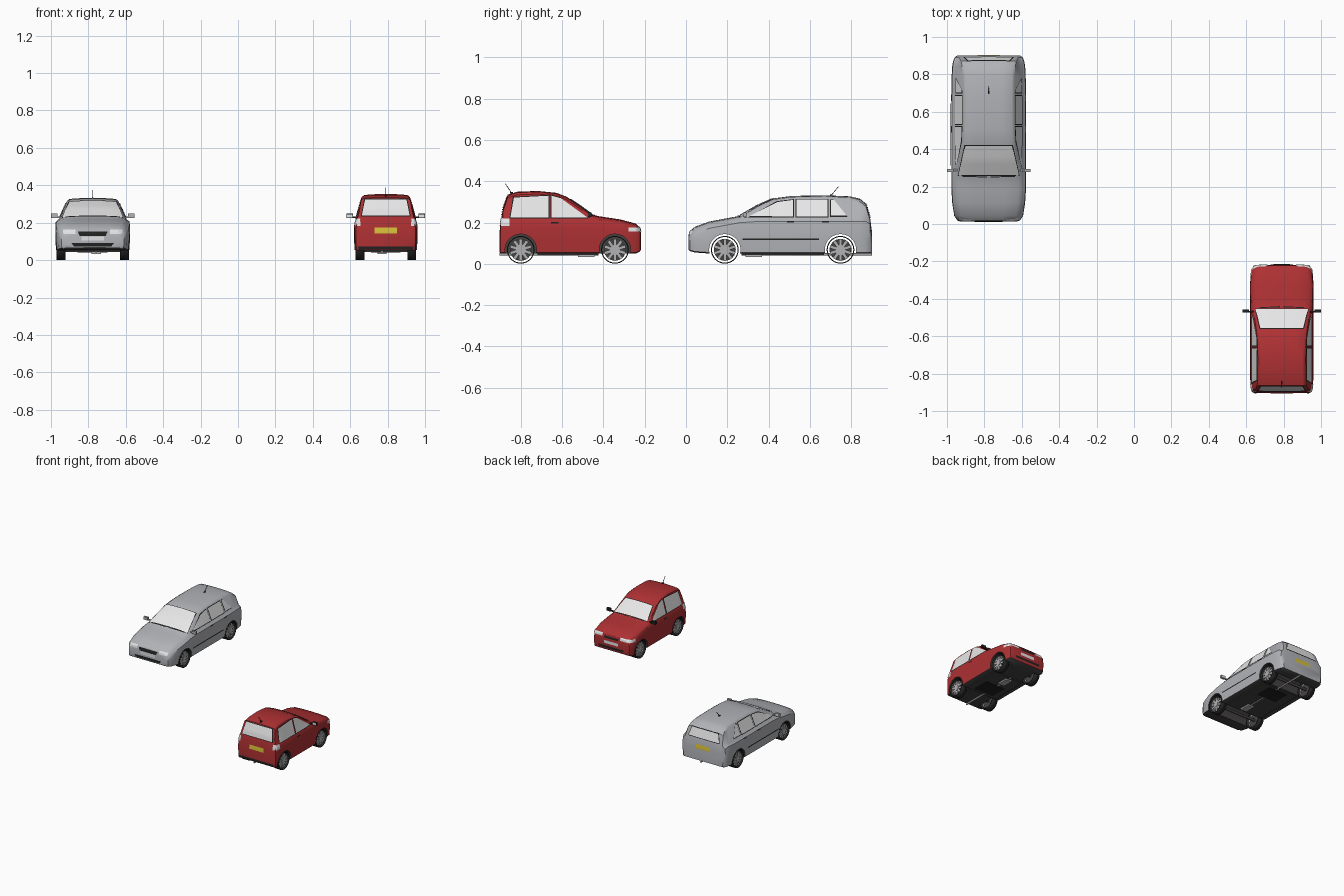
import bpy, bmesh, math
from mathutils import Vector, Matrix
from mathutils.bvhtree import BVHTree

if "Cube" in bpy.data.objects:
    bpy.data.objects.remove(bpy.data.objects["Cube"])


def material(name, r, g, b):
    m = bpy.data.materials.new(name)
    m.use_nodes = True
    m.diffuse_color = (r, g, b, 1)
    m.node_tree.nodes["Principled BSDF"].inputs["Base Color"].default_value = (r, g, b, 1)
    return m


SILVER = material("silver paint", .44, .45, .475)
RED = material("red paint", .42, .03, .033)
GLASS = material("pale glass", .86, .86, .86)
TRIM = material("black trim", .015, .015, .015)
UNDER = material("underbody grey", .06, .056, .055)
RUBBER = material("tyre rubber", .02, .02, .02)
METAL = material("wheel metal", .45, .45, .46)
YELLOW = material("yellow plate", .68, .52, .04)
LAMP = material("lamp white", .76, .77, .78)


def make(name, bm, *mats, smooth=True):
    me = bpy.data.meshes.new(name)
    bm.to_mesh(me)
    bm.free()
    for m in mats:
        me.materials.append(m)
    if smooth:
        me.shade_smooth()
        me.set_sharp_from_angle(angle=math.radians(35))
    ob = bpy.data.objects.new(name, me)
    bpy.context.collection.objects.link(ob)
    return ob


def add_box(bm, center, size, rot=Matrix(), mat=0):
    M = Matrix.Translation(center) @ rot.to_4x4() @ Matrix.Diagonal((*size, 1))
    for v in bmesh.ops.create_cube(bm, size=1, matrix=M)["verts"]:
        for f in v.link_faces:
            f.material_index = mat


def add_cyl(bm, center, r, length, axis="X", caps=True, mat=0, seg=32):
    turn = {"X": Matrix.Rotation(math.pi / 2, 4, "Y"),
            "Y": Matrix.Rotation(math.pi / 2, 4, "X")}[axis]
    new = bmesh.ops.create_cone(bm, cap_ends=caps, segments=seg, radius1=r, radius2=r,
                                depth=length, matrix=Matrix.Translation(center) @ turn)
    for v in new["verts"]:
        for f in v.link_faces:
            f.material_index = mat


def section(s, top, w, low, belt, roof, roof_half, waist):
    """Outline of the body at one station, from floor to roof and back."""
    b = min(belt, top - .018)
    t = max(0, (top - belt) / (roof - belt))
    wt = (waist - .02) * w * (1 - t) + roof_half * t
    sh = b - .015
    half = [(0, low), (.93 * w, low), (.98 * w, low + .005), (w, low + .45 * (sh - low)),
            (w, low + .8 * (sh - low)), (.985 * w, sh), (waist * w, b),
            (wt, top - .015), (.9 * wt, top - .005), (.5 * wt, top - .001), (0, top)]
    ring = half + [(-x, z) for x, z in reversed(half[1:-1])]
    return [(x, s, z) for x, z in ring]


def body_shell(name, paint, stations, shape, axles, well):
    bm = bmesh.new()
    rings = [[bm.verts.new(p) for p in section(*st, *shape)] for st in stations]
    n = len(rings[0])
    for a, b in zip(rings, rings[1:]):
        for i in range(n):
            bm.faces.new((a[i], a[(i + 1) % n], b[(i + 1) % n], b[i]))
    bm.faces.new(rings[0])
    bm.faces.new(rings[-1])
    bmesh.ops.recalc_face_normals(bm, faces=bm.faces)
    for f in bm.faces:
        f.material_index = 1 if f.normal.z < -.5 else 0
    body = make(name, bm, paint, UNDER)
    # wheel wells, cut inwards from each side by the given depth
    bm = bmesh.new()
    w = stations[5][2]
    for y in axles:
        if well < w:
            for side in (1, -1):
                add_cyl(bm, (side * (w + .1 - well), y, .068), .076, .2, mat=1, seg=40)
        else:
            add_cyl(bm, (0, y, .068), .076, 1, mat=1, seg=40)
    cutter = make("arch_cutter", bm, paint, UNDER)
    cutter.hide_render = True
    mod = body.modifiers.new("arches", "BOOLEAN")
    mod.operation, mod.solver, mod.object = "DIFFERENCE", "EXACT", cutter
    dg = bpy.context.evaluated_depsgraph_get()
    me = bpy.data.meshes.new_from_object(body.evaluated_get(dg))
    body.modifiers.clear()
    body.data = me
    bpy.data.objects.remove(cutter)
    me.shade_smooth()
    me.set_sharp_from_angle(angle=math.radians(32))
    return body


VIEW = {"side": lambda u, v: ((1, u, v), (-1, 0, 0)), "other_side": lambda u, v: ((-1, u, v), (1, 0, 0)),
        "front": lambda u, v: ((u, -1, v), (0, 1, 0)), "back": lambda u, v: ((u, 2, v), (0, -1, 0)),
        "top": lambda u, v: ((u, v, 1), (0, 0, -1))}


def patch(name, tree, view, quad, mat, lift=.003, nu=12, nv=8):
    """Thin panel: a quad projected onto the body and lifted slightly off it."""
    a, b, c, d = [Vector(q) for q in quad]
    bm = bmesh.new()
    grid = []
    for j in range(nv + 1):
        row = []
        for i in range(nu + 1):
            p = a.lerp(b, i / nu).lerp(d.lerp(c, i / nu), j / nv)
            start, ray = map(Vector, VIEW[view](*p))
            hit, nor, _, _ = tree.ray_cast(start, ray)
            if hit and nor.dot(ray) > 0:
                nor = -nor
            row.append(bm.verts.new(hit + nor * lift) if hit else None)
        grid.append(row)
    for r0, r1 in zip(grid, grid[1:]):
        for i in range(nu):
            vs = (r0[i], r0[i + 1], r1[i + 1], r1[i])
            if all(vs):
                f = bm.faces.new(vs)
                f.normal_update()
                if f.normal.dot(ray) > 0:
                    f.normal_flip()
    return make(name, bm, mat)


def grow(quad, d):
    cx, cy = sum(q[0] for q in quad) / 4, sum(q[1] for q in quad) / 4
    return [(x + math.copysign(d, x - cx), y + math.copysign(d, y - cy)) for x, y in quad]


def rect(x0, x1, z0, z1):
    return [(x0, z0), (x1, z0), (x1, z1), (x0, z1)]


def trapezoid(w0, v0, w1, v1):
    return [(-w0, v0), (w0, v0), (w1, v1), (-w1, v1)]


def wheel(name, side, y, half):
    x, z = side * (half - .031), .068
    bm = bmesh.new()
    add_cyl(bm, (x, y, z), .067, .048, caps=False, seg=40)
    tyre = make(name + "_tyre", bm, RUBBER)
    tyre.modifiers.new("tread", "SOLIDIFY").thickness = .005
    bm = bmesh.new()
    add_cyl(bm, (x, y, z), .053, .034, caps=False)
    add_cyl(bm, (x, y, z), .052, .012, mat=1)
    xo = x + side * .014
    add_cyl(bm, (xo, y, z), .02, .012, seg=16)
    for k in range(10):
        R = Matrix.Rotation(k * math.tau / 10, 4, "X")
        add_box(bm, Vector((xo, y, z)) + R @ Vector((0, 0, .032)), (.006, .015, .042), R)
    rim = make(name + "_rim", bm, METAL, UNDER)
    rim.modifiers.new("barrel", "SOLIDIFY").thickness = .002
    return [tyre, rim]


def car(tag, paint, place, stations, shape, half, axles, well, glass, panels, mirror, aerial):
    body = body_shell(tag + "_body", paint, stations, shape, axles, well)
    bm = bmesh.new()
    bm.from_mesh(body.data)
    tree = BVHTree.FromBMesh(bm)
    bm.free()
    parts = [body]
    # windows with dark seals, then lamps, plates and trim
    for name, view, quad in glass:
        for v in ([view, "other_side"] if view == "side" else [view]):
            parts.append(patch(f"{tag}_{name}_seal", tree, v, grow(quad, .005), TRIM, .0015))
            parts.append(patch(f"{tag}_{name}", tree, v, quad, GLASS, .0035))
    for name, view, quad, mat, twin in panels:
        parts.append(patch(f"{tag}_{name}", tree, view, quad, mat))
        if twin:
            other = "other_side" if view == "side" else view
            q = quad if view == "side" else [(-x, z) for x, z in quad]
            parts.append(patch(f"{tag}_{name}_twin", tree, other, q, mat))
    # wheels and axles
    for end, y in zip(("front", "rear"), axles):
        for side, word in ((1, "left"), (-1, "right")):
            parts += wheel(f"{tag}_{end}_{word}", side, y, half)
        bm = bmesh.new()
        add_cyl(bm, (0, y, .068), .01, 2 * half - .06, seg=12)
        parts.append(make(f"{tag}_{end}_axle", bm, UNDER))
    # door mirrors with reflecting rear faces
    my, reach, mirror_mat = mirror
    bm = bmesh.new()
    for side in (1, -1):
        add_box(bm, (side * (reach - .017), my, .237), (.034, .016, .022))
        add_box(bm, (side * (reach - .04), my + .004, .229), (.04, .01, .008))
        add_box(bm, (side * (reach - .017), my + .008, .237), (.028, .003, .016), mat=1)
    parts.append(make(tag + "_mirrors", bm, mirror_mat, GLASS, smooth=False))
    # aerial
    a, b = Vector((0, *aerial[0])), Vector((0, *aerial[1]))
    bm = bmesh.new()
    add_box(bm, (a + b) / 2, (.003, .003, (b - a).length), (b - a).to_track_quat("Z", "Y").to_matrix())
    add_box(bm, a, (.008, .014, .008))
    parts.append(make(tag + "_aerial", bm, TRIM, smooth=False))
    # floor pan, fuel tank, silencer and exhaust pipe
    length = stations[-1][0]
    bm = bmesh.new()
    f, r = axles[0] + .08, axles[1] - .08
    add_box(bm, (0, (f + r) / 2, .048), (half * 1.5, r - f, .008), mat=1)
    add_box(bm, (0, r - .09, .046), (.16, .13, .012), mat=2)
    add_box(bm, (.02, f + .06, .04), (.05, .08, .014))
    add_cyl(bm, (.02, (f + length) / 2, .046), .006, length - f, "Y", seg=12)
    parts.append(make(tag + "_exhaust", bm, METAL, UNDER, TRIM))
    for p in parts:
        p.matrix_world = place


# silver estate
car("estate", SILVER, Matrix.Translation((-.777, .013, 0)),
    [(0, .135, .150, .068), (.006, .158, .168, .062), (.03, .18, .184, .055), (.10, .205, .195, .05),
     (.18, .22, .2, .05), (.245, .232, .2, .05), (.33, .282, .2, .05), (.41, .317, .2, .05),
     (.50, .329, .2, .05), (.66, .332, .2, .05), (.78, .327, .198, .05), (.83, .315, .195, .05),
     (.858, .292, .19, .05), (.878, .225, .182, .05), (.888, .15, .168, .055)],
    (.22, .332, .137, .9), .2, (.175, .735), 1,
    [("windscreen", "top", trapezoid(.16, .25, .124, .405)),
     ("front_window", "side", [(.292, .229), (.505, .229), (.505, .308), (.43, .298)]),
     ("rear_window", "side", [(.522, .229), (.672, .229), (.672, .309), (.522, .309)]),
     ("quarter_window", "side", [(.689, .232), (.765, .232), (.705, .307), (.689, .307)]),
     ("tailgate_window", "back", trapezoid(.13, .225, .11, .286))],
    [("grille", "front", trapezoid(.07, .13, .08, .153), TRIM, False),
     ("front_plate", "front", trapezoid(.06, .104, .06, .126), LAMP, False),
     ("intake", "front", trapezoid(.10, .074, .115, .092), TRIM, False),
     ("headlamp", "front", rect(.092, .158, .14, .162), LAMP, True),
     ("rear_plate", "back", trapezoid(.06, .143, .06, .175), YELLOW, False),
     ("door_moulding", "side", rect(.26, .63, .115, .123), TRIM, True),
     ("front_handle", "side", rect(.475, .51, .2, .206), TRIM, True),
     ("rear_handle", "side", rect(.645, .68, .2, .206), TRIM, True),
     ("wiper", "top", [(.01, .236), (.14, .24), (.14, .244), (.01, .242)], TRIM, True)],
    (.272, .223, SILVER), ((.69, .332), (.725, .374)))

# red hatchback, facing the other way
car("hatchback", RED, Matrix.Translation((.79, -.218, 0)) @ Matrix.Rotation(math.pi, 4, "Z"),
    [(0, .15, .135, .07), (.005, .175, .15, .06), (.025, .195, .162, .05), (.10, .215, .17, .05),
     (.20, .23, .17, .05), (.235, .238, .17, .05), (.30, .285, .17, .05), (.36, .325, .17, .05),
     (.41, .344, .17, .05), (.50, .353, .17, .05), (.60, .349, .17, .05), (.645, .335, .166, .05),
     (.667, .27, .163, .05), (.679, .21, .16, .05), (.685, .15, .15, .055)],
    (.215, .353, .128, .95), .17, (.126, .582), .065,
    [("windscreen", "top", trapezoid(.139, .238, .114, .34)),
     ("front_window", "side", [(.26, .224), (.432, .224), (.432, .329), (.388, .317)]),
     ("rear_window", "side", [(.448, .224), (.632, .224), (.615, .32), (.448, .329)]),
     ("tailgate_window", "back", trapezoid(.128, .238, .11, .324))],
    [("grille", "front", trapezoid(.06, .15, .06, .165), TRIM, False),
     ("front_plate", "front", trapezoid(.06, .11, .06, .132), LAMP, False),
     ("intake", "front", trapezoid(.10, .076, .11, .092), TRIM, False),
     ("headlamp", "front", rect(.075, .146, .158, .178), LAMP, True),
     ("headlamp_side", "side", rect(.008, .06, .156, .176), LAMP, True),
     ("rear_plate", "back", trapezoid(.06, .143, .06, .175), YELLOW, False),
     ("rear_valance", "back", trapezoid(.145, .056, .148, .074), TRIM, False),
     ("tail_lamp", "side", rect(.636, .676, .182, .218), LAMP, True),
     ("tail_lamp_back", "back", rect(.136, .153, .182, .222), LAMP, True),
     ("door_handle", "side", rect(.40, .435, .195, .202), TRIM, True),
     ("wiper", "top", [(.01, .222), (.12, .228), (.12, .232), (.01, .228)], TRIM, True)],
    (.247, .21, TRIM), ((.627, .345), (.657, .388)))
